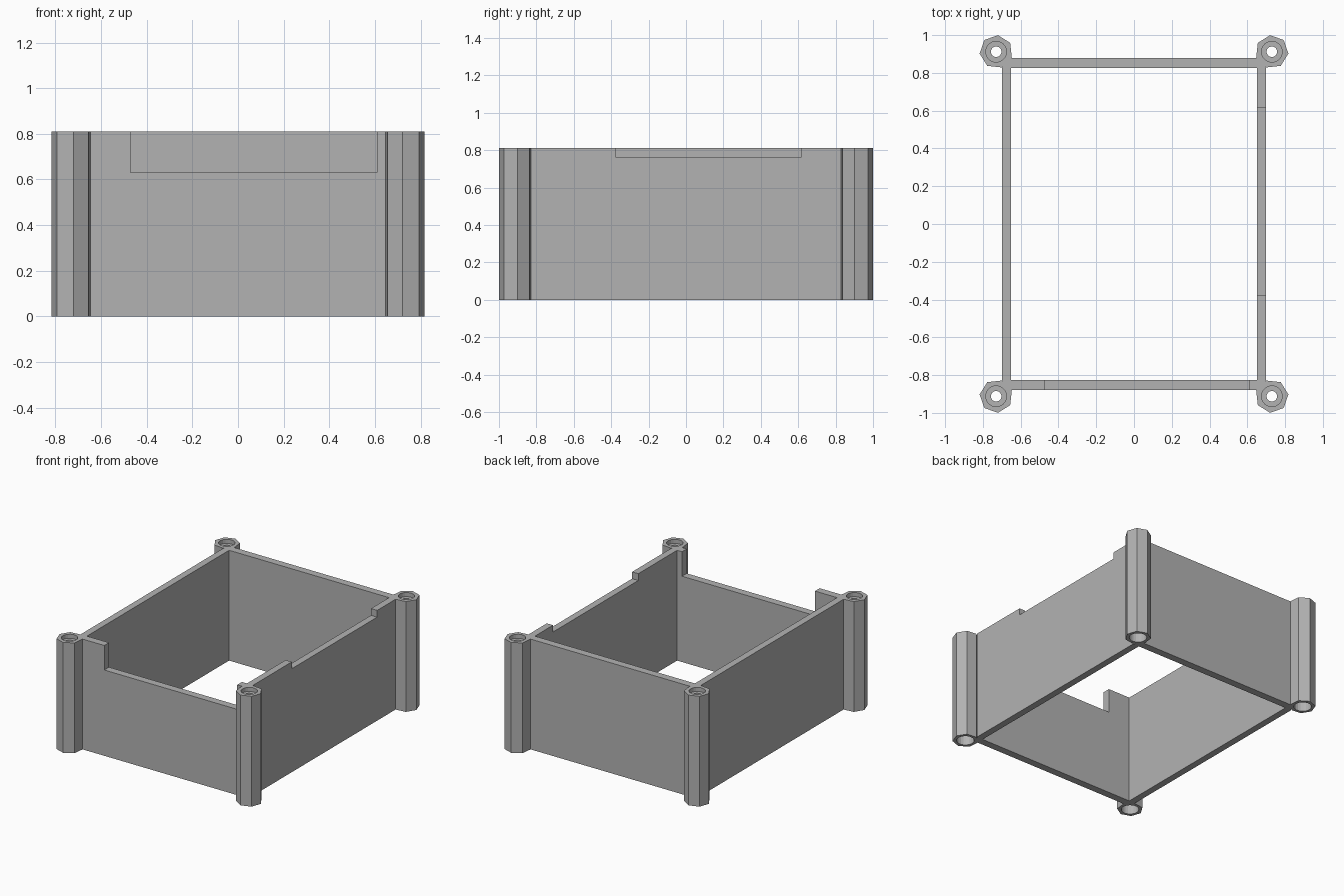
import bpy
import bmesh
from math import cos, sin, pi

cube = bpy.data.objects.get("Cube")
if cube:
    bpy.data.objects.remove(cube)

HEIGHT = 0.81
IN_X, OUT_X = 0.65, 0.70
IN_Y, OUT_Y = 0.825, 0.88
POST_X, POST_Y, POST_R = 0.73, 0.912, 0.088

grey = bpy.data.materials.new("plain grey")
grey.use_nodes = True
colour = (0.45, 0.45, 0.45, 1)
grey.diffuse_color = colour
grey.node_tree.nodes["Principled BSDF"].inputs["Base Color"].default_value = colour


def finish(bm, name):
    bmesh.ops.recalc_face_normals(bm, faces=bm.faces[:])
    mesh = bpy.data.meshes.new(name)
    bm.to_mesh(mesh)
    bm.free()
    mesh.materials.append(grey)
    obj = bpy.data.objects.new(name, mesh)
    bpy.context.collection.objects.link(obj)
    return obj


def bridge(bm, a, b):
    """Quads between two rings of equal size."""
    n = len(a)
    for i in range(n):
        j = (i + 1) % n
        bm.faces.new((a[i], a[j], b[j], b[i]))


def wall(name, place, inner_end, outer_end, notch=None):
    """Wall outline, optionally notched from the top, given thickness by place."""
    bm = bmesh.new()
    sides = []
    for outer, end in ((False, inner_end), (True, outer_end)):
        outline = [(-end, 0), (end, 0), (end, HEIGHT)]
        if notch:
            start, stop, floor = notch
            outline += [(stop, HEIGHT), (stop, floor), (start, floor), (start, HEIGHT)]
        outline.append((-end, HEIGHT))
        sides.append([bm.verts.new(place(u, z, outer)) for u, z in outline])
    bridge(bm, *sides)
    for side in sides:
        bm.faces.new(side)
    return finish(bm, name)


def along_x(sign):
    return lambda u, z, outer: (u, sign * (OUT_Y if outer else IN_Y), z)


def along_y(sign):
    return lambda u, z, outer: (sign * (OUT_X if outer else IN_X), u, z)


# Four walls; the ends of the front and back ones stop clear of the post holes
wall("front_wall", along_x(-1), OUT_X, 0.663, (-0.47, 0.61, 0.63))
wall("back_wall", along_x(1), OUT_X, 0.663)
wall("left_wall", along_y(1), IN_Y, IN_Y, (-0.375, 0.615, 0.76))
wall("right_wall", along_y(-1), IN_Y, IN_Y)


def post(name, sx, sy):
    """Seven-sided post with a stepped screw hole, one edge pointing outwards."""
    bm = bmesh.new()

    def ring(radius, z, sides=20):
        angles = [pi / 4 + 2 * pi * i / sides for i in range(sides)]
        return [bm.verts.new((sx * (POST_X + radius * cos(a)),
                              sy * (POST_Y + radius * sin(a)), z)) for a in angles]

    bottom, top = ring(POST_R, 0, 7), ring(POST_R, HEIGHT, 7)
    bridge(bm, bottom, top)
    # Hole from the bottom up: wide shaft, narrow screw hole, recess at the top
    steps = [(0.06, 0), (0.06, 0.71), (0.028, 0.71), (0.028, 0.78),
             (0.055, 0.78), (0.055, HEIGHT)]
    rings = [ring(r, z) for r, z in steps]
    for a, b in zip(rings, rings[1:]):
        bridge(bm, a, b)
    # Flat rims around the hole
    for outer, hole in ((bottom, rings[0]), (top, rings[-1])):
        edges = [bm.edges.get((loop[i - 1], loop[i]))
                 for loop in (outer, hole) for i in range(len(loop))]
        bmesh.ops.triangle_fill(bm, edges=edges, use_beauty=True)
    return finish(bm, name)


# Corner posts
for sx, side in ((1, "left"), (-1, "right")):
    for sy, end in ((-1, "front"), (1, "back")):
        post(f"{end}_{side}_post", sx, sy)
